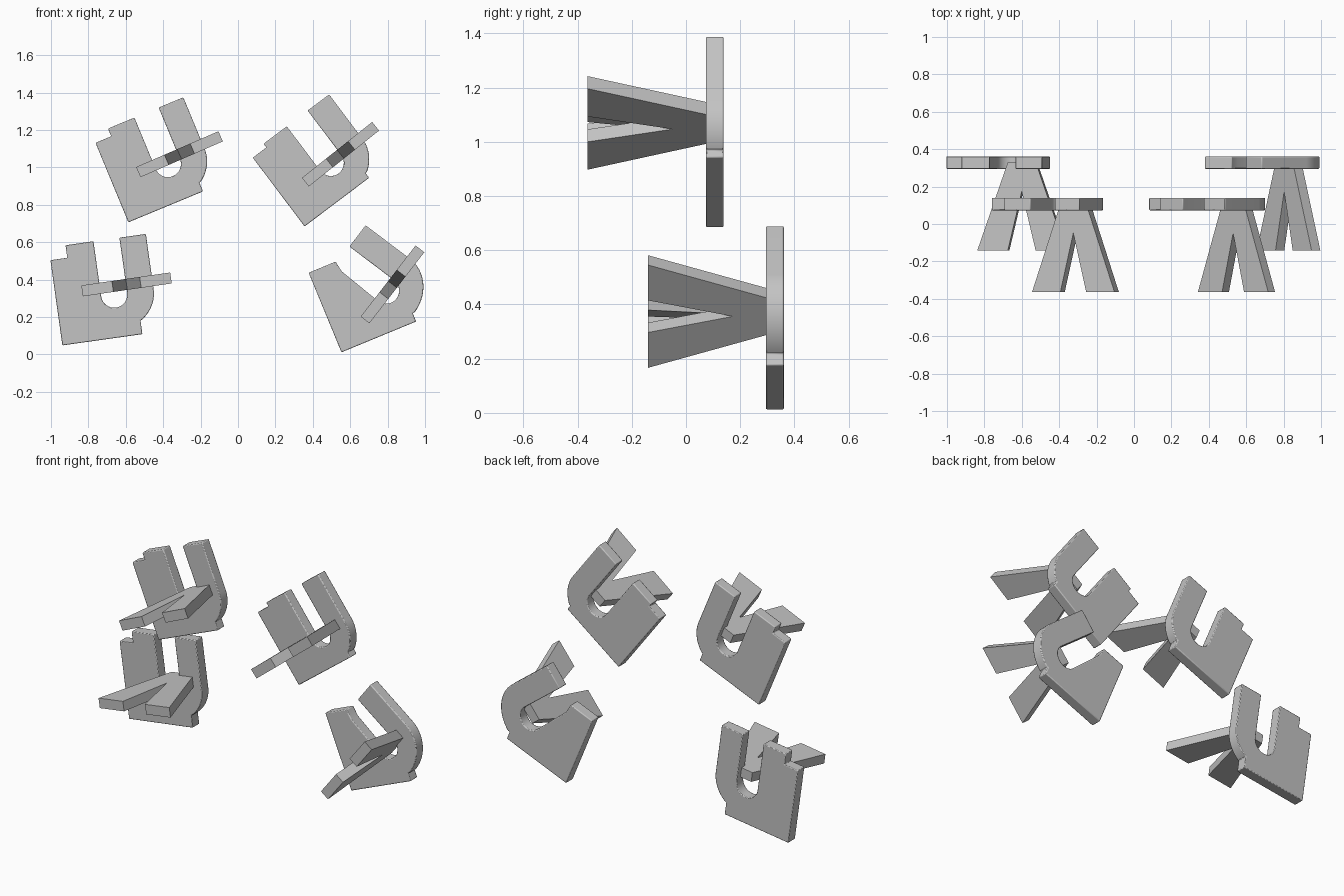
import bpy, bmesh, math
from mathutils import Matrix, Vector

if "Cube" in bpy.data.objects:
    bpy.data.objects.remove(bpy.data.objects["Cube"])

grey = bpy.data.materials.new("plain_grey")
grey.diffuse_color = (0.55, 0.55, 0.55, 1)
grey.use_nodes = True
grey.node_tree.nodes["Principled BSDF"].inputs["Base Color"].default_value = grey.diffuse_color


def slab(name, outline, thickness, matrix, bevel=0.0):
    """Extrude a closed 2D outline (local x, z) symmetrically along local y."""
    bm = bmesh.new()
    face = bm.faces.new([bm.verts.new((u, -thickness / 2, v)) for u, v in outline])
    ext = bmesh.ops.extrude_face_region(bm, geom=[face])
    moved = [g for g in ext["geom"] if isinstance(g, bmesh.types.BMVert)]
    bmesh.ops.translate(bm, verts=moved, vec=(0, thickness, 0))
    bmesh.ops.recalc_face_normals(bm, faces=bm.faces)
    mesh = bpy.data.meshes.new(name)
    bm.to_mesh(mesh)
    bm.free()
    mesh.materials.append(grey)
    obj = bpy.data.objects.new(name, mesh)
    bpy.context.collection.objects.link(obj)
    obj.matrix_world = matrix
    if bevel:
        mod = obj.modifiers.new("soft_edges", 'BEVEL')
        mod.width = bevel
        mod.segments = 2
        mod.limit_method = 'ANGLE'
        mod.angle_limit = math.radians(35)
    bpy.context.view_layer.objects.active = obj
    obj.select_set(True)
    bpy.ops.object.shade_smooth_by_angle(angle=math.radians(25))
    obj.select_set(False)
    return obj


# Plate dimensions
BODY_H, TAB_U = 0.46, 0.432
SLOT_R, OUT_A, OUT_B, ARM = 0.07, 0.213, 0.192, 0.298


def plate_outline(cu, cv, turn):
    """Square body with a hook whose slot is centred on (cu, cv) and turned."""
    a = math.radians(turn)

    def hook(u, v):
        return (cu + u * math.cos(a) - v * math.sin(a),
                cv + u * math.sin(a) + v * math.cos(a))

    # body and its upper corner next to the slot
    pts = [(0, 0), (0, BODY_H)]
    if turn:
        pts += [(0.156, BODY_H), (0.166, 0.40)]
    else:
        pts += [(0.091, BODY_H), (0.091, cv + ARM), (cu - SLOT_R, cv + ARM)]
    # rounded slot
    for i in range(17):
        t = math.pi + math.pi * i / 16
        pts.append(hook(SLOT_R * math.cos(t), SLOT_R * math.sin(t)))
    # free arm
    pts += [hook(SLOT_R, ARM), hook(OUT_A, ARM)]
    # outer bend down to the small tab
    for i in range(50):
        t = -math.radians(3 * i)
        p = hook(OUT_A * math.cos(t), OUT_B * math.sin(t))
        if p[0] < TAB_U + 0.002:
            break
        pts.append(p)
    pts += [(TAB_U, pts[-1][1]), (TAB_U, 0)]
    return pts


# Forked prong: outline in (across, depth), joined end at depth 0
FORK = [(-0.24, -0.469), (-0.075, -0.469), (0, -0.155), (0.075, -0.469),
        (0.24, -0.469), (0.076, 0), (-0.076, 0)]

# name, plate corner (x, z), y, tilt, slot centre, hook turn, fork centre (x, z), fork tilt
PIECES = [
    ("lower_left", (-0.939, 0.048), 0.328, 8, (0.312, 0.230), 0, (-0.596, 0.374), 8.3),
    ("upper_left", (-0.586, 0.706), 0.106, 22.5, (0.314, 0.207), 0, (-0.313, 1.07), 23.5),
    ("upper_right", (0.356, 0.684), 0.106, 37, (0.316, 0.187), 0, (0.548, 1.07), 38.5),
    ("lower_right", (0.553, 0.011), 0.328, 22.4, (0.346, 0.214), 30.5, (0.826, 0.374), 52.3),
]

for name, (x, z), y, tilt, (cu, cv), turn, (fx, fz), ftilt in PIECES:
    place = Matrix.Translation((x, y, z)) @ Matrix.Rotation(-math.radians(tilt), 4, 'Y')
    slab(name + "_hook_plate", plate_outline(cu, cv, turn), 0.066, place, 0.005)
    # the fork lies flat, so its outline's second axis is swung onto depth
    lay = (Matrix.Translation((fx, y, fz)) @ Matrix.Rotation(-math.radians(ftilt), 4, 'Y')
           @ Matrix.Rotation(-math.radians(90), 4, 'X'))
    slab(name + "_fork", FORK, 0.059, lay)
